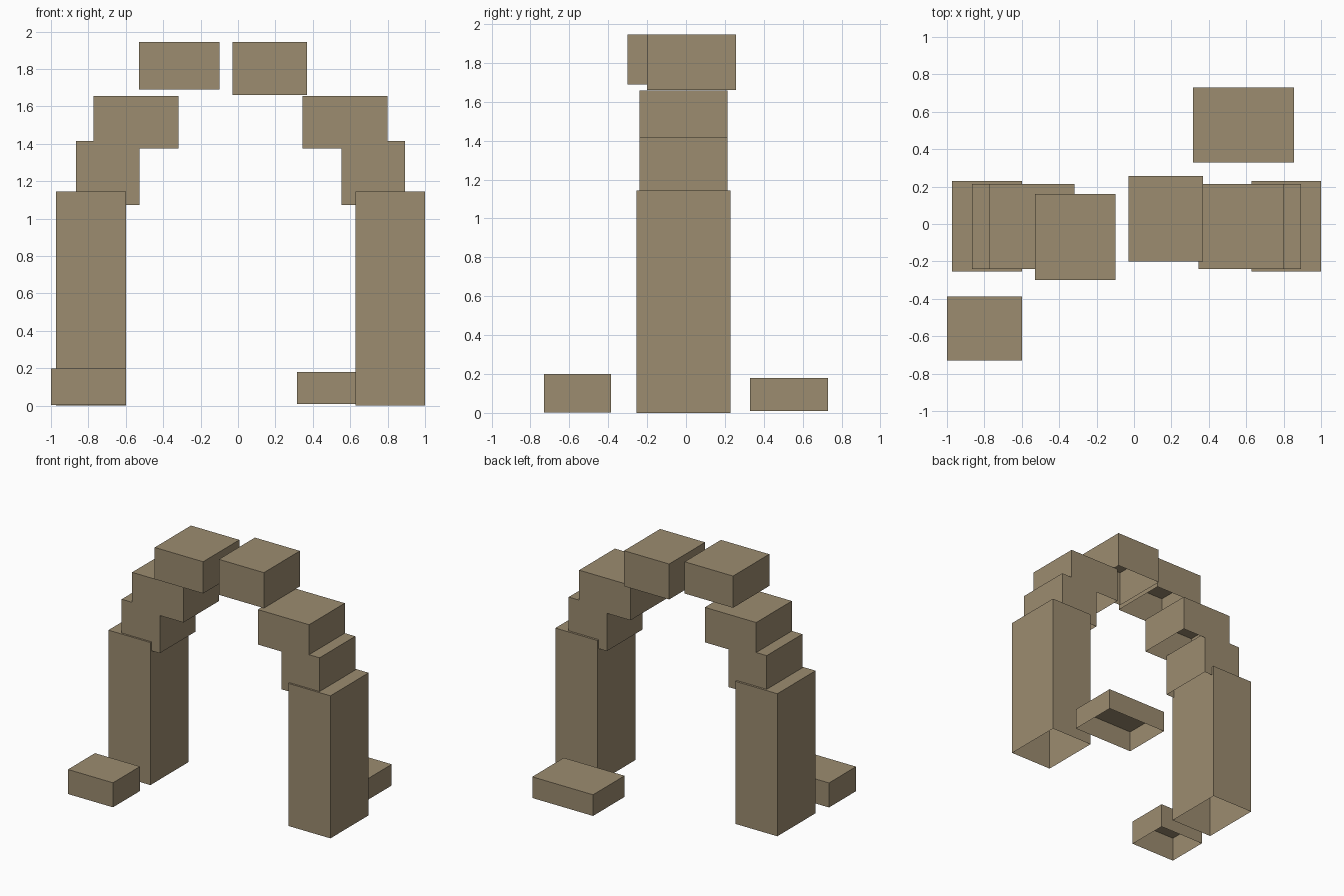
import bpy, bmesh

if "Cube" in bpy.data.objects:
    bpy.data.objects.remove(bpy.data.objects["Cube"])

stone = bpy.data.materials.new("weathered_stone")
stone.diffuse_color = (0.332, 0.262, 0.162, 1)
stone.use_nodes = True
stone.node_tree.nodes["Principled BSDF"].inputs["Base Color"].default_value = stone.diffuse_color


def block(name, x, y, z):
    """Hollow stone block, open underneath, spanning the given ranges."""
    bm = bmesh.new()
    bmesh.ops.create_cube(bm, size=1)
    for v in bm.verts:
        v.co = [(r[0] + r[1]) / 2 + c * (r[1] - r[0]) for r, c in zip((x, y, z), v.co)]
    bm.normal_update()
    under = [f for f in bm.faces if f.normal.z < -0.5]
    bmesh.ops.delete(bm, geom=under, context='FACES_ONLY')
    mesh = bpy.data.meshes.new(name)
    bm.to_mesh(mesh)
    bm.free()
    mesh.materials.append(stone)
    obj = bpy.data.objects.new(name, mesh)
    bpy.context.collection.objects.link(obj)


# Pillars and stepped arch stones, repeated on each side (right side sits 0.027 further out)
for side, s, shift in (("left", -1, 0.0), ("right", 1, 0.027)):
    def span(inner, outer):
        return sorted((s * (inner + shift), s * (outer + shift)))
    block(side + "_pillar", span(0.60, 0.973), (-0.255, 0.23), (0, 1.145))
    block(side + "_lower_arch_stone", span(0.527, 0.866), (-0.24, 0.213), (1.073, 1.416))
    block(side + "_upper_arch_stone", span(0.317, 0.773), (-0.24, 0.213), (1.376, 1.657))

# Crown stones, split by a gap
block("left_crown_stone", (-0.53, -0.10), (-0.30, 0.16), (1.69, 1.945))
block("right_crown_stone", (-0.03, 0.37), (-0.20, 0.257), (1.66, 1.945))

# Fallen stones on the ground
block("front_fallen_stone", (-1.0, -0.60), (-0.73, -0.387), (0.003, 0.20))
block("back_fallen_stone", (0.315, 0.855), (0.33, 0.73), (0.01, 0.18))
